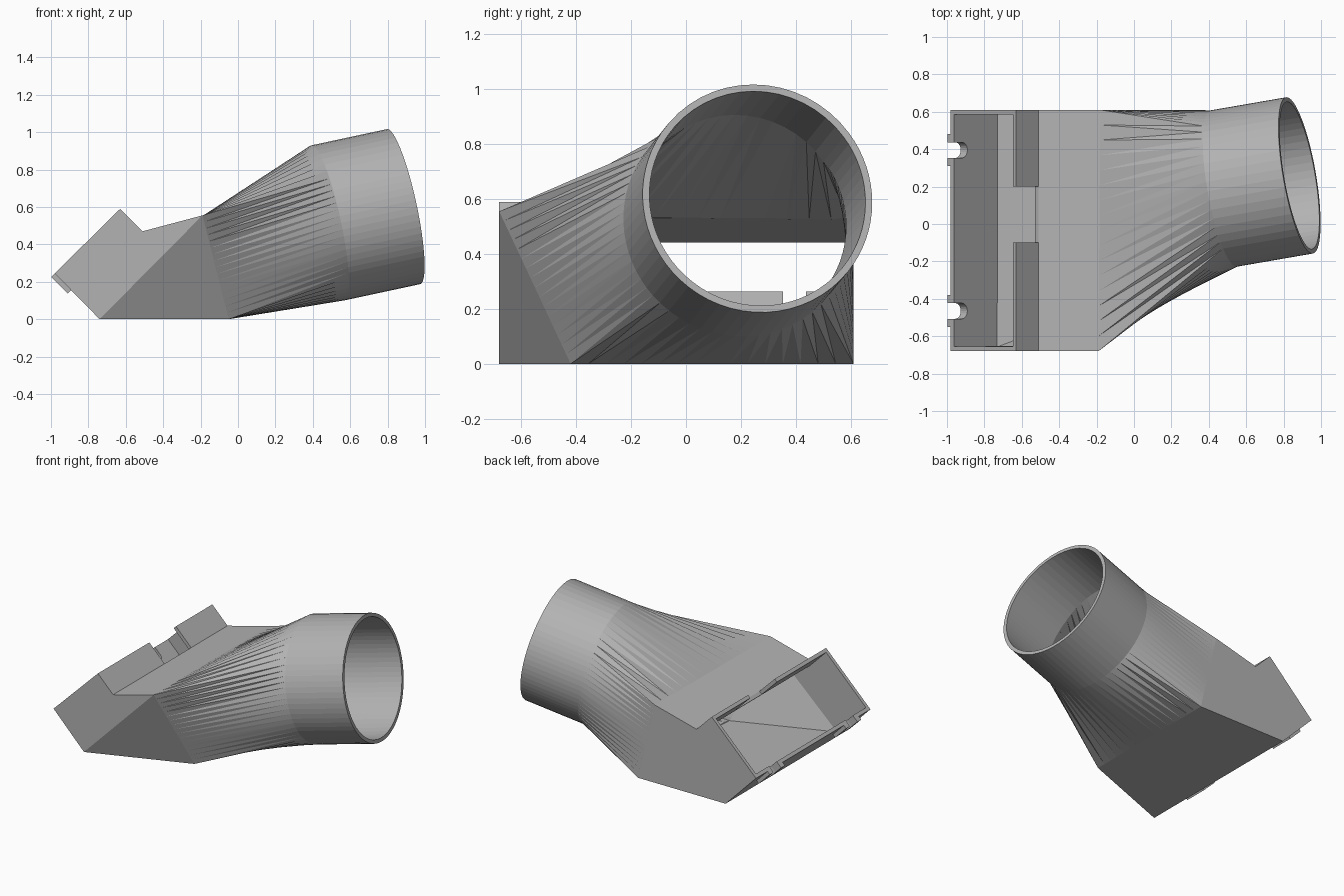
import bpy, bmesh
from math import radians, sin, cos, pi
from mathutils import Vector

cube = bpy.data.objects.get("Cube")
if cube:
    bpy.data.objects.remove(cube, do_unlink=True)

grey = bpy.data.materials.new("plain grey")
grey.use_nodes = True
tone = (0.45, 0.45, 0.45, 1)
grey.diffuse_color = tone
grey.node_tree.nodes["Principled BSDF"].inputs["Base Color"].default_value = tone

FRONT, BACK, WALL = -0.68, 0.61, 0.025


def make_object(name, bm):
    bmesh.ops.recalc_face_normals(bm, faces=bm.faces[:])
    mesh = bpy.data.meshes.new(name)
    bm.to_mesh(mesh)
    bm.free()
    mesh.materials.append(grey)
    obj = bpy.data.objects.new(name, mesh)
    bpy.context.collection.objects.link(obj)
    return obj


def prism(name, outline, depth):
    """Extrude a closed 3D outline along the depth vector."""
    bm = bmesh.new()
    face = bm.faces.new([bm.verts.new(p) for p in outline])
    out = bmesh.ops.extrude_face_region(bm, geom=[face])
    moved = [g for g in out["geom"] if isinstance(g, bmesh.types.BMVert)]
    bmesh.ops.translate(bm, verts=moved, vec=depth)
    return make_object(name, bm)


# Duct skin: slanted box inlet, transition and round outlet
bm = bmesh.new()
side = {"rim_low": (-0.98, 0.245), "rim_top": (-0.63, 0.59),
        "step": (-0.51, 0.47), "heel": (-0.74, 0)}
f = {k: bm.verts.new((x, FRONT, z)) for k, (x, z) in side.items()}
b = {k: bm.verts.new((x, BACK, z)) for k, (x, z) in side.items()}

# Square end of the transition, split evenly along each edge
corners = [Vector((-0.19, FRONT, 0.555)), Vector((-0.18, BACK, 0.555)),
           Vector((-0.05, BACK, 0)), Vector((-0.05, -0.42, 0))]
angles = [145, 35, -40, -135, -215]
N = 16
square, turns = [], []
for i in range(4):
    for j in range(N):
        t = j / N
        square.append(bm.verts.new(corners[i].lerp(corners[(i + 1) % 4], t)))
        turns.append(radians(angles[i] + (angles[i + 1] - angles[i]) * t))

# Round rings, square to the outlet axis
outlet, neck = Vector((0.885, 0.26, 0.602)), Vector((0.48, 0.19, 0.515))
axis = (outlet - neck).normalized()
right = Vector((0, 0, 1)).cross(axis).normalized()
up = axis.cross(right)


def ring(centre):
    return [bm.verts.new(centre + 0.424 * (cos(a) * right + sin(a) * up)) for a in turns]


rings = [square, ring(neck), ring(outlet)]
for r0, r1 in zip(rings, rings[1:]):
    for i in range(4 * N):
        k = (i + 1) % (4 * N)
        if r0 is square:
            bm.faces.new((r0[i], r0[k], r1[k]))
            bm.faces.new((r0[i], r1[k], r1[i]))
        else:
            bm.faces.new((r0[i], r0[k], r1[k], r1[i]))

# Box walls
top, back = square[:N + 1], square[N:2 * N + 1]
floor, front = square[2 * N:3 * N + 1], square[3 * N:] + square[:1]
bm.faces.new([f["step"]] + top + [b["step"]])
bm.faces.new([b["heel"]] + floor + [f["heel"]])
bm.faces.new([f["heel"]] + front)
bm.faces.new([b["rim_low"], b["rim_top"], b["step"]] + back + [b["heel"]])
bm.faces.new([f["rim_low"], f["rim_top"], f["step"], square[0], f["heel"]])
bm.faces.new([f["rim_top"], f["step"], b["step"], b["rim_top"]])
bm.faces.new([f["rim_low"], f["heel"], b["heel"], b["rim_low"]])
duct = make_object("duct", bm)
shell = duct.modifiers.new("wall", "SOLIDIFY")
shell.thickness = WALL
shell.offset = -1
shell.use_even_offset = True

# Slots and slotted tabs on the low rim
down = Vector((1, 0, -1)).normalized()
out = Vector((-1, 0, -1)).normalized()
across = Vector((0, 1, 0))
cutters = []
for name, y in (("back", 0.395), ("front", -0.465)):
    origin = Vector((-0.98, y, 0.245))
    arc = [(0.06 + 0.042 * sin(pi * i / 12), -0.042 * cos(pi * i / 12)) for i in range(13)]

    def place(points, lift):
        return [origin + down * u + across * v + out * lift for u, v in points]

    cut = [(-0.05, -0.042)] + arc + [(-0.05, 0.042)]
    cutters.append(prism("slot_cutter", place(cut, -0.06), out * 0.1))
    tab = [(0, -0.085), (0, -0.042)] + arc + [(0, 0.042), (0, 0.085), (0.125, 0.085), (0.125, -0.085)]
    prism(name + "_tab", place(tab, 0), out * 0.026)

# Gap in the upper lip
lip = [Vector((x, -0.1, z)) for x, z in ((-0.51, 0.47), (-0.44, 0.54), (-0.6, 0.7), (-0.76, 0.54), (-0.6, 0.38))]
cutters.append(prism("lip_cutter", lip, across * 0.3))

for c in cutters:
    c.hide_render = True
    mod = duct.modifiers.new("cut", "BOOLEAN")
    mod.operation = "DIFFERENCE"
    mod.solver = "EXACT"
    mod.object = c

# Bake the cuts and drop the cutters
bpy.context.view_layer.update()
graph = bpy.context.evaluated_depsgraph_get()
baked = bpy.data.meshes.new_from_object(duct.evaluated_get(graph))
duct.modifiers.clear()
duct.data = baked
for c in cutters:
    bpy.data.objects.remove(c, do_unlink=True)
